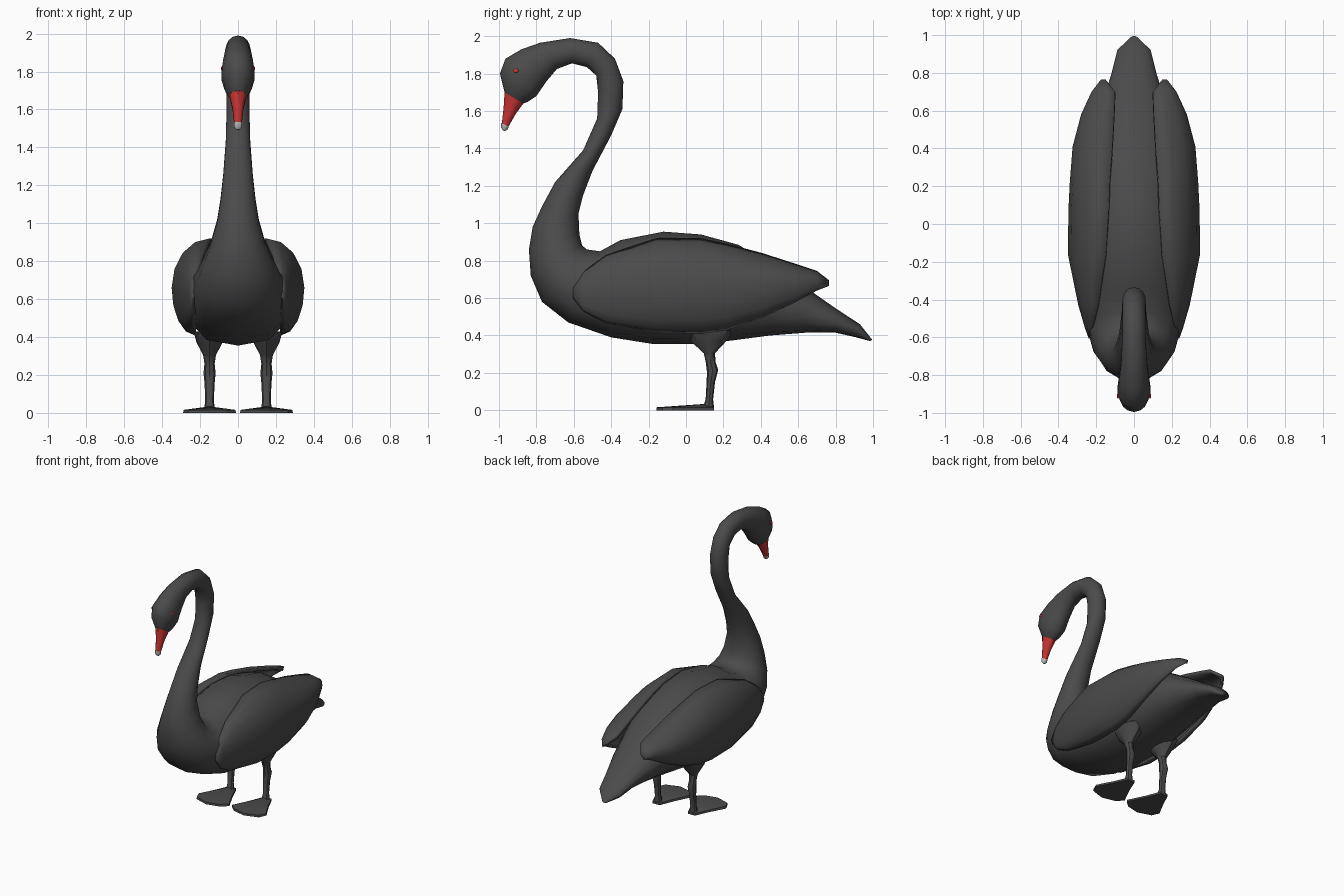
import bpy, bmesh, math
from mathutils import Vector


def material(name, rgb):
    m = bpy.data.materials.new(name)
    m.diffuse_color = (*rgb, 1)
    return m


BLACK = material("charcoal feathers", (0.07, 0.07, 0.07))
RED = material("red", (0.6, 0.035, 0.035))
PALE = material("pale grey", (0.55, 0.55, 0.55))


def finish(bm, name, mat, angle=40, recalc=True):
    if recalc:
        bmesh.ops.recalc_face_normals(bm, faces=bm.faces)
    me = bpy.data.meshes.new(name)
    bm.to_mesh(me)
    bm.free()
    ob = bpy.data.objects.new(name, me)
    bpy.context.collection.objects.link(ob)
    me.materials.append(mat)
    bpy.ops.object.select_all(action='DESELECT')
    ob.select_set(True)
    bpy.context.view_layer.objects.active = ob
    if angle:
        bpy.ops.object.shade_smooth_by_angle(angle=math.radians(angle))
    return ob


def bridge(bm, a, b, closed=True):
    n = len(a)
    for i in range(n if closed else n - 1):
        j = (i + 1) % n
        bm.faces.new((a[i], a[j], b[j], b[i]))


def loft(name, rows, mat, n=14, x=0.0, box_rows=0, angle=40):
    """Rows: upper y, upper z, lower y, lower z, half width."""
    bm = bmesh.new()
    rings = []
    for k, (uy, uz, ly, lz, w) in enumerate(rows):
        c = Vector((x, (uy + ly) / 2, (uz + lz) / 2))
        h = Vector((0, (uy - ly) / 2, (uz - lz) / 2))
        ring = []
        for i in range(n):
            a = 2 * math.pi * i / n
            s, t = math.sin(a), math.cos(a)
            if k < box_rows and t < 0:      # fuller underside
                s = math.copysign(abs(s) ** 0.65, s)
            ring.append(bm.verts.new(c + h * t + Vector((w * s, 0, 0))))
        rings.append(ring)
    for a, b in zip(rings, rings[1:]):
        bridge(bm, a, b)
    bm.faces.new(rings[0])
    bm.faces.new(rings[-1])
    return finish(bm, name, mat, angle)


# Body, neck and head in one sweep from tail to face
loft("body_neck_head", [
    (0.995, 0.378, 0.985, 0.37, 0.015),
    (0.93, 0.46, 0.91, 0.39, 0.09),
    (0.80, 0.545, 0.80, 0.415, 0.12),
    (0.65, 0.65, 0.64, 0.415, 0.17),
    (0.45, 0.78, 0.45, 0.40, 0.22),
    (0.28, 0.885, 0.22, 0.37, 0.26),
    (0.08, 0.94, 0.03, 0.355, 0.28),
    (-0.12, 0.955, -0.18, 0.355, 0.285),
    (-0.35, 0.91, -0.40, 0.39, 0.275),
    (-0.46, 0.85, -0.63, 0.47, 0.25),
    (-0.53, 0.86, -0.77, 0.58, 0.22),
    (-0.555, 0.88, -0.83, 0.72, 0.185),
    (-0.57, 0.94, -0.84, 0.86, 0.145),
    (-0.575, 1.05, -0.82, 0.98, 0.112),
    (-0.55, 1.15, -0.77, 1.09, 0.095),
    (-0.50, 1.28, -0.70, 1.22, 0.08),
    (-0.40, 1.47, -0.55, 1.39, 0.066),
    (-0.34, 1.61, -0.475, 1.56, 0.062),
    (-0.335, 1.76, -0.47, 1.70, 0.062),
    (-0.38, 1.88, -0.48, 1.79, 0.062),
    (-0.47, 1.965, -0.53, 1.835, 0.062),
    (-0.62, 1.99, -0.61, 1.855, 0.064),
    (-0.78, 1.965, -0.69, 1.825, 0.07),
    (-0.88, 1.93, -0.745, 1.76, 0.08),
    (-0.965, 1.88, -0.80, 1.68, 0.09),
    (-0.995, 1.80, -0.845, 1.65, 0.075),
    (-0.97, 1.70, -0.87, 1.64, 0.046),
], BLACK, box_rows=10)

# Beak and its pale tip
loft("beak", [
    (-0.97, 1.70, -0.87, 1.64, 0.046),
    (-0.975, 1.62, -0.91, 1.585, 0.03),
    (-0.985, 1.53, -0.95, 1.515, 0.021),
], RED, n=10)
loft("beak_tip", [
    (-0.988, 1.535, -0.947, 1.518, 0.023),
    (-0.988, 1.51, -0.955, 1.50, 0.021),
    (-0.978, 1.495, -0.968, 1.492, 0.008),
], PALE, n=10)

# Folded wing sections: y, top x/z, outermost x/z, bottom x/z
WING = [
    (-0.605, 0.225, 0.66, 0.24, 0.63, 0.235, 0.60),
    (-0.55, 0.215, 0.74, 0.26, 0.64, 0.235, 0.53),
    (-0.43, 0.19, 0.83, 0.295, 0.65, 0.235, 0.465),
    (-0.16, 0.15, 0.92, 0.35, 0.66, 0.23, 0.415),
    (0.08, 0.135, 0.92, 0.347, 0.66, 0.23, 0.41),
    (0.22, 0.13, 0.89, 0.34, 0.66, 0.235, 0.43),
    (0.41, 0.115, 0.84, 0.325, 0.67, 0.245, 0.495),
    (0.58, 0.105, 0.785, 0.28, 0.68, 0.235, 0.575),
    (0.70, 0.10, 0.745, 0.225, 0.69, 0.205, 0.64),
    (0.765, 0.15, 0.695, 0.175, 0.68, 0.17, 0.665),
]


def wing(name, side):
    bm = bmesh.new()
    prev = None
    for y, tx, tz, mx, mz, bx, bz in WING:
        row = []
        for k in range(9):
            a = math.pi * k / 8
            ex, ez = (tx, tz) if k <= 4 else (bx, bz)
            row.append(bm.verts.new((side * (ex + (mx - ex) * math.sin(a)), y,
                                     mz + (ez - mz) * abs(math.cos(a)))))
        if prev:
            bridge(bm, prev, row, closed=False)
        prev = row
    # make the sheet face outward before thickening it inward
    bm.normal_update()
    if sum(f.normal.x for f in bm.faces) * side < 0:
        bmesh.ops.reverse_faces(bm, faces=bm.faces)
    ob = finish(bm, name, BLACK, recalc=False)
    mod = ob.modifiers.new("thickness", 'SOLIDIFY')
    mod.thickness = 0.022
    mod.offset = -1


# Webbed foot outline, relative to the leg's x
FOOT = [(-0.03, 0.15), (0.03, 0.15), (0.075, 0.05), (0.14, -0.07),
        (0.115, -0.125), (0.01, -0.158), (-0.09, -0.135), (-0.14, -0.09), (-0.075, 0.04)]


def foot(name, side):
    bm = bmesh.new()
    low = [bm.verts.new((side * (0.15 + x), y, 0)) for x, y in FOOT]
    top = [bm.verts.new((side * (0.15 + x * 0.97), y, 0.016)) for x, y in FOOT]
    bridge(bm, low, top)
    bm.faces.new(low)
    peak = bm.verts.new((side * 0.15, 0.10, 0.034))
    for i in range(len(top)):
        bm.faces.new((top[i], top[(i + 1) % len(top)], peak))
    finish(bm, name, BLACK, 25)


def eye(name, side):
    bm = bmesh.new()
    bmesh.ops.create_uvsphere(bm, u_segments=8, v_segments=4, radius=1)
    for v in bm.verts:
        v.co = Vector((side * 0.085 + v.co.x * 0.005,
                       -0.91 + v.co.y * 0.016, 1.815 + v.co.z * 0.011))
    finish(bm, name, RED)


for side, tag in ((1, "left"), (-1, "right")):
    wing("wing_" + tag, side)
    foot("foot_" + tag, side)
    eye("eye_" + tag, side)
    # Thigh flaring into the belly, then shank with a knobby joint
    loft("leg_" + tag, [
        (0.26, 0.43, 0.00, 0.43, 0.085),
        (0.22, 0.375, 0.03, 0.365, 0.068),
        (0.155, 0.305, 0.095, 0.305, 0.034),
        (0.158, 0.26, 0.105, 0.26, 0.027),
        (0.172, 0.215, 0.112, 0.205, 0.032),
        (0.155, 0.15, 0.11, 0.15, 0.026),
        (0.145, 0.06, 0.105, 0.06, 0.023),
        (0.15, 0.012, 0.09, 0.012, 0.03),
    ], BLACK, n=8, x=side * 0.15)
